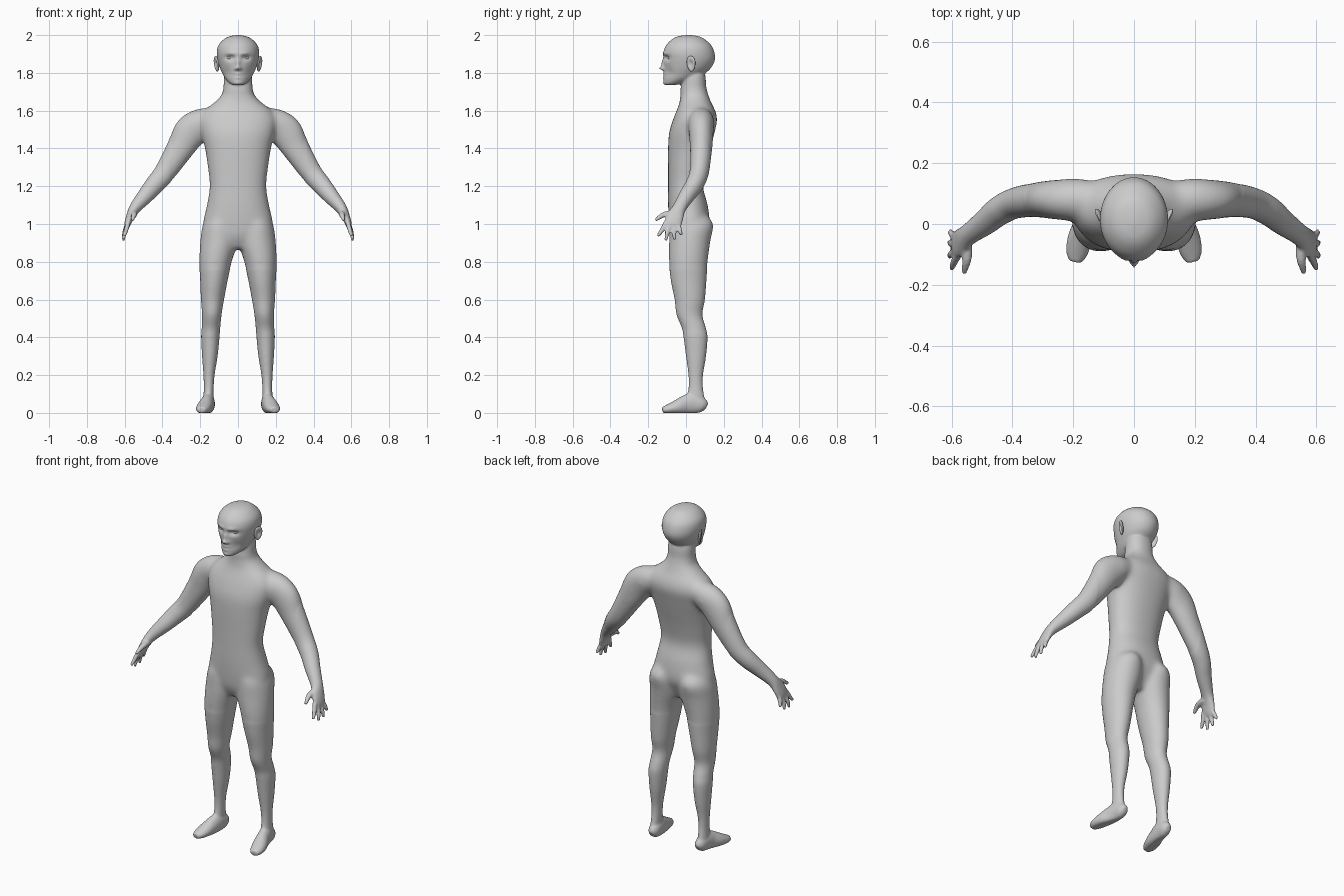
import bpy, bmesh, math
from mathutils import Vector, Matrix

default = bpy.data.objects.get("Cube")
if default:
    bpy.data.objects.remove(default, do_unlink=True)

skin = bpy.data.materials.new("plain grey")
skin.use_nodes = True
GREY = (0.6, 0.6, 0.6, 1)
skin.diffuse_color = GREY
skin.node_tree.nodes["Principled BSDF"].inputs["Base Color"].default_value = GREY


def interpolate(sections, steps):
    """Smooth in-between sections, with sizes given in hundredths."""
    pts = [[value / 100 for value in section] for section in sections]
    pts = [pts[0]] + pts + [pts[-1]]
    result = []
    for a, b, c, d in zip(pts, pts[1:], pts[2:], pts[3:]):
        for k in range(steps):
            t = k / steps
            result.append([q + t * (r - p) / 2
                           + t * t * (p - 2.5 * q + 2 * r - s / 2)
                           + t ** 3 * (1.5 * (q - r) + (s - p) / 2)
                           for p, q, r, s in zip(a, b, c, d)])
    result.append(pts[-1])
    return result


def skin_rings(bm, rings, sides, side=1, power=1.0):
    """Join rings (centre, u axis, v axis) into a closed tube."""
    loops = []
    for centre, u, v in rings:
        loop = []
        for i in range(sides):
            angle = math.tau * i / sides
            c, s = math.cos(angle), math.sin(angle)
            p = (centre + u * math.copysign(abs(c) ** power, c)
                 + v * math.copysign(abs(s) ** power, s))
            loop.append(bm.verts.new((p.x * side, p.y, max(p.z, 0))))
        loops.append(loop)
    for low, high in zip(loops, loops[1:]):
        for i in range(sides):
            j = (i + 1) % sides
            bm.faces.new((low[i], low[j], high[j], high[i]))
    bm.faces.new(loops[0][::-1])
    bm.faces.new(loops[-1])
    return [vert for loop in loops for vert in loop]


def stack(bm, sections, sides=48, side=1, power=1.0, steps=5):
    """Level rings from (z, x min, x max, y min, y max)."""
    rings = []
    for z, x0, x1, y0, y1 in interpolate(sections, steps):
        rings.append((Vector(((x0 + x1) / 2, (y0 + y1) / 2, z)),
                      Vector(((x1 - x0) / 2, 0, 0)),
                      Vector((0, (y1 - y0) / 2, 0))))
    return skin_rings(bm, rings, sides, side, power)


def limb(bm, sections, side, across=(0, 1, 0), sides=32):
    """Rings square to a path, from (x, y, z, u radius, v radius)."""
    path = interpolate(sections, 5)
    rings = []
    for i, (x, y, z, ru, rv) in enumerate(path):
        before, after = path[max(i - 1, 0)], path[min(i + 1, len(path) - 1)]
        along = (Vector(after[:3]) - Vector(before[:3])).normalized()
        v = Vector(across)
        v = (v - along * v.dot(along)).normalized()
        u = v.cross(along)
        rings.append((Vector((x, y, z)), u * ru, v * rv))
    skin_rings(bm, rings, sides, side)


def finish(name, bm):
    mesh = bpy.data.meshes.new(name)
    bmesh.ops.recalc_face_normals(bm, faces=bm.faces[:])
    bm.to_mesh(mesh)
    bm.free()
    mesh.materials.append(skin)
    mesh.shade_smooth()
    obj = bpy.data.objects.new(name, mesh)
    bpy.context.scene.collection.objects.link(obj)
    return obj


body = bmesh.new()

# Torso and neck: height, half width, front, back
TORSO = [(87, 9, -5, 7), (93, 16, -8, 10), (100, 18.5, -9, 12.5),
         (110, 16.5, -9.5, 11.5), (120, 15, -9.5, 9), (130, 16, -9.5, 10.5),
         (140, 17.5, -9.5, 13), (148, 19.5, -9, 15), (155, 20.5, -7, 16.5),
         (160, 18, -5, 15.5), (164, 13, -3.5, 13.5), (168, 9, -3, 12),
         (72 + 100, 7.7, -2.8, 10.8), (178, 7.4, -2, 10.3), (184, 6, -1, 9)]
stack(body, [(z, -w, w, f, b) for z, w, f, b in TORSO], power=0.9)

# Head: height, half width, front, back
HEAD = [(173.5, 2.5, -11, -6), (174.5, 4.5, -11.6, -1), (177, 6.8, -11.6, 6),
        (180, 8.4, -11.4, 10.5), (183, 9.7, -11.5, 13.5),
        (187, 10.8, -11.9, 15.3), (191, 11.2, -11.9, 15),
        (194.5, 10.4, -10.6, 13.5), (197.5, 7.9, -7.8, 10.3),
        (199.2, 5, -4.7, 7.3), (200, 1.2, -0.5, 3)]
head = stack(body, [(z, -w, w, f, b) for z, w, f, b in HEAD], sides=128, steps=8)

# Face relief: side offset, height, width, height spread, forward push
FACE = [(0, 182.4, 1.4, 1.1, 2.6),      # nose tip
        (0, 185, 1.1, 2.4, 1.5),        # nose bridge
        (1.5, 182, 0.8, 0.8, 0.8),      # nostrils
        (4.2, 188, 2.4, 1.3, -1.8),     # eye sockets
        (3.5, 190.2, 2.8, 0.9, 0.7),    # brows
        (0, 179.4, 2.2, 0.6, 0.9),      # upper lip
        (0, 177.4, 2, 0.6, 0.9),        # lower lip
        (0, 178.4, 2.6, 0.4, -0.5),     # mouth line
        (0, 174.8, 2.2, 1.1, 0.6),      # chin
        (5.5, 180, 2, 2.5, -0.7)]       # cheek hollows
for vert in head:
    if vert.co.y < 0:
        x, z = abs(vert.co.x) * 100, vert.co.z * 100
        push = sum(d * math.exp(-((x - fx) / w) ** 2 - ((z - fz) / h) ** 2)
                   for fx, fz, w, h, d in FACE)
        vert.co.y -= push / 100

# Legs: height, inner, outer, front, back
LEG = [(106, 3, 14, -6, 10), (100, 1, 18.5, -8.5, 14.5), (91, 0, 20, -9, 13),
       (80, 3.3, 20.5, -9, 11.5), (70, 5.5, 20, -8, 10.8),
       (60, 7.4, 19.6, -6, 10), (52, 8.7, 19, -5, 8.7),
       (45, 9.4, 19.2, -2.2, 10.5), (40, 9.8, 19.5, -1.3, 11.4),
       (30, 10.8, 19, 0, 10.6), (20, 12.4, 18.3, 1.3, 9),
       (13, 12.9, 18.1, 1.3, 9), (6, 13, 18.4, 0, 10), (2, 13.2, 18, 1, 9)]
# Feet, arms and fingers: x, y, z, two radii
FOOT = [(15.2, 10.8, 3, 1.5, 2), (15.3, 8.7, 4, 3, 4), (15.7, 4, 5, 3.4, 5.6),
        (16.4, 0, 4.3, 3.6, 5.2), (17.8, -5, 3, 4.1, 3.8),
        (18.8, -9.5, 2, 3.6, 2.5), (19.3, -12.4, 1.5, 2.2, 1.6)]
ARM = [(8, 8, 156, 5, 5), (18, 8, 154, 7.6, 7), (25, 8, 149, 9, 6.6),
       (30.5, 8, 140, 7.4, 6), (38.5, 7, 127.5, 5.8, 5.1),
       (44, 4.5, 121, 5.1, 4.8), (49, 0.5, 115, 4.3, 4.2),
       (54.5, -3.5, 108.5, 3.1, 3.6), (57, -5.8, 104, 2.2, 4.6),
       (58.5, -7, 100, 1.7, 4.6), (59, -7.8, 97.8, 1.1, 3.8)]
# Each finger: base y, tip x, tip y, tip z
FINGERS = [(-10.6, 60, -15, 93.5), (-8.6, 60.7, -10.8, 91.2),
           (-6.3, 60.7, -6, 91.5), (-4, 60.5, -2.2, 94.2)]
for side in (1, -1):
    stack(body, LEG, side=side)
    limb(body, FOOT, side, across=(0, 0, 1))
    limb(body, ARM, side)
    for base_y, x, y, z in FINGERS:
        limb(body, [(58, base_y, 101, 1.2, 1.3),
                    (x - 0.6, (base_y + y) / 2 - 0.2, z / 2 + 49.5, 1.2, 1.2),
                    (x, y, z, 0.8, 0.8)], side, across=(1, 0, 0), sides=16)
    limb(body, [(55, -6, 105.5, 1.8, 1.8), (55, -11.5, 105, 1.5, 1.6),
                (56, -16.2, 102, 0.9, 0.9)], side, across=(1, 0, 0), sides=16)

# Fuse the parts into one skin
figure = finish("body", body)
remesh = figure.modifiers.new("fuse", "REMESH")
remesh.mode = "VOXEL"
remesh.voxel_size = 0.006
graph = bpy.context.evaluated_depsgraph_get()
fused = bpy.data.meshes.new_from_object(figure.evaluated_get(graph))
figure.modifiers.clear()

# Soften the joints strongly and everything else lightly
bm = bmesh.new()
bm.from_mesh(fused)
joints = [v for v in bm.verts if 0.76 < v.co.z < 1.7 and abs(v.co.x) < 0.36]
for verts, rounds in ((joints, 36), (bm.verts[:], 3)):
    for _ in range(rounds):
        bmesh.ops.smooth_vert(bm, verts=verts, factor=0.5, use_axis_x=True,
                              use_axis_y=True, use_axis_z=True)
floor = min(v.co.z for v in bm.verts)
bmesh.ops.translate(bm, verts=bm.verts[:], vec=(0, 0, -floor))
bm.to_mesh(fused)
bm.free()
fused.materials.clear()
fused.materials.append(skin)
fused.shade_smooth()
figure.data = fused

# Eyes and ears
for side, label in ((1, "left"), (-1, "right")):
    eye = bmesh.new()
    bmesh.ops.create_uvsphere(eye, u_segments=24, v_segments=16, radius=1)
    bmesh.ops.transform(eye, verts=eye.verts[:], matrix=Matrix.Translation(
        (side * 0.042, -0.081, 1.88)) @ Matrix.Diagonal((0.02, 0.016, 0.011, 1)))
    finish(label + "_eye", eye)

    ear = bmesh.new()
    bmesh.ops.create_uvsphere(ear, u_segments=40, v_segments=28, radius=1)
    for v in ear.verts:
        # Hollow the outer face and narrow the lobe
        if v.co.x > 0:
            v.co.x -= 1.2 * math.exp(-(v.co.y ** 2 + v.co.z ** 2) / 0.3)
        v.co.y *= 0.85 + 0.15 * v.co.z
    bmesh.ops.transform(ear, verts=ear.verts[:], matrix=(
        Matrix.Translation((0.114, 0.027, 1.848))
        @ Matrix.Rotation(-0.45, 4, "Z") @ Matrix.Rotation(0.12, 4, "Y")
        @ Matrix.Diagonal((0.011, 0.029, 0.042, 1))))
    bmesh.ops.scale(ear, verts=ear.verts[:], vec=(side, 1, 1))
    finish(label + "_ear", ear)
